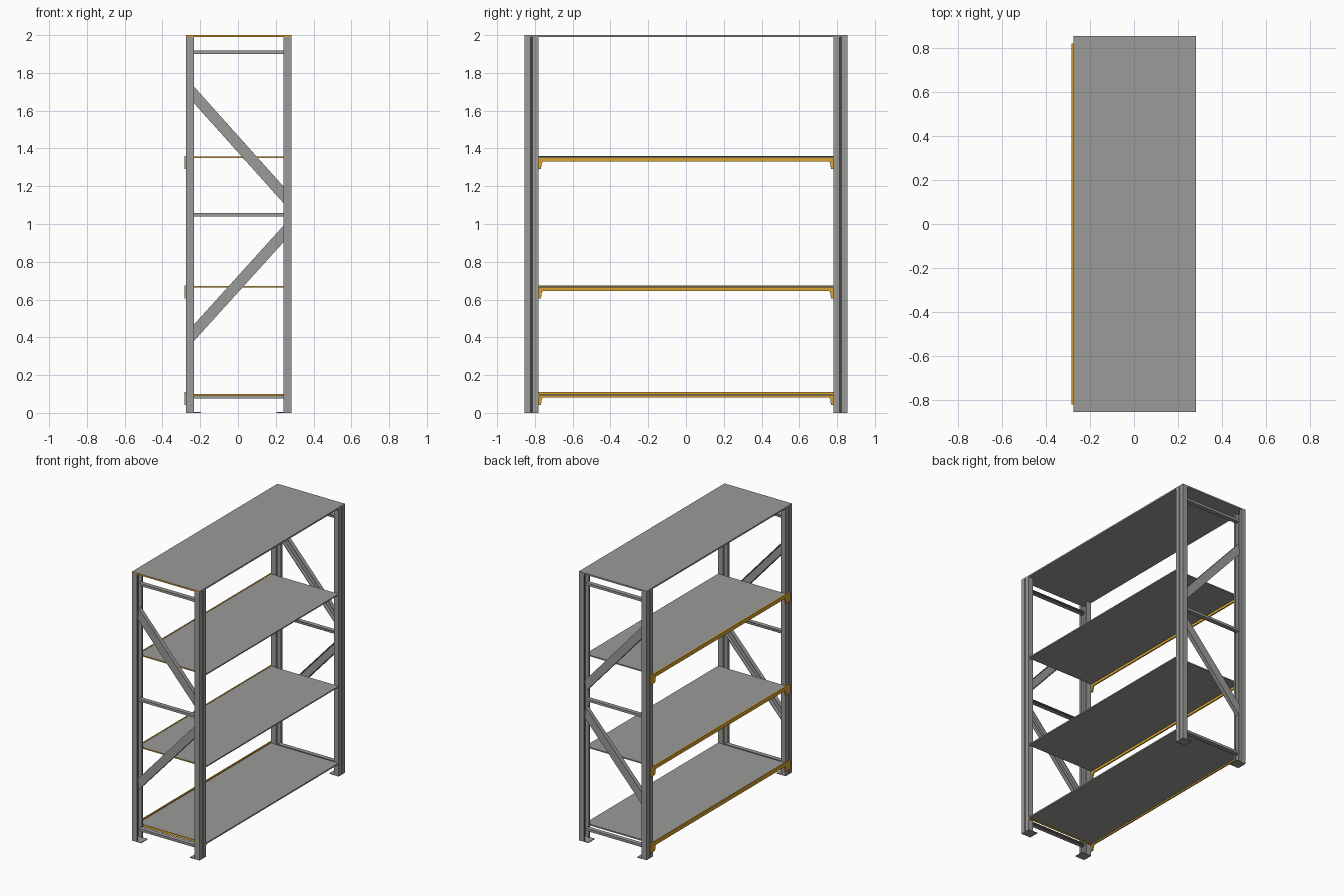
import bpy, bmesh, math

if "Cube" in bpy.data.objects:
    bpy.data.objects.remove(bpy.data.objects["Cube"])


def material(name, rgb):
    m = bpy.data.materials.new(name)
    m.diffuse_color = (*rgb, 1)
    m.use_nodes = True
    m.node_tree.nodes["Principled BSDF"].inputs["Base Color"].default_value = m.diffuse_color
    return m


GREY = material("steel grey", (0.325, 0.325, 0.315))
ORANGE = material("orange", (0.70, 0.37, 0.03))


def finish(bm, name, mats):
    bmesh.ops.recalc_face_normals(bm, faces=bm.faces)
    me = bpy.data.meshes.new(name)
    bm.to_mesh(me)
    bm.free()
    ob = bpy.data.objects.new(name, me)
    bpy.context.collection.objects.link(ob)
    for m in mats:
        me.materials.append(m)
    return ob


def box(name, lo, hi, mats):
    bm = bmesh.new()
    bmesh.ops.create_cube(bm, size=1)
    for v in bm.verts:
        v.co = [(a + b) / 2 + c * (b - a) for a, b, c in zip(lo, hi, v.co)]
    return finish(bm, name, mats)


def ribbon(name, pts, vec, thick):
    """Open folded-sheet profile swept along a vector and thickened."""
    bm = bmesh.new()
    a = [bm.verts.new(p) for p in pts]
    b = [bm.verts.new([c + d for c, d in zip(p, vec)]) for p in pts]
    for i in range(len(pts) - 1):
        bm.faces.new((a[i], a[i + 1], b[i + 1], b[i]))
    ob = finish(bm, name, [GREY])
    s = ob.modifiers.new("sheet", 'SOLIDIFY')
    s.thickness, s.offset, s.use_even_offset = thick, 0, True
    return ob


XL, XR, YO, YI = -0.274, 0.282, 0.855, 0.78
T = 0.004
YM = (YO + YI) / 2

# Posts: folded channels, grooved on the outer face, open to the inside
for sx, edge in ((-1, XL), (1, XR)):
    for sy in (-1, 1):
        prof = [(0.022, 0.038), (0.0355, 0.038), (0.0355, 0.002), (0.006, 0.002),
                (0.003, 0.014)]
        prof = prof + [(-u, v) for u, v in reversed(prof)]
        pts = [(edge - sx * v, sy * (YM + u), 0.0) for u, v in prof]
        ribbon("post", pts, (0, 0, 1.989), T)
        # Foot plate reaching inward
        xs = sorted((edge, edge - sx * 0.077))
        ys = sorted((sy * YI, sy * YO))
        box("foot_plate", (xs[0], ys[0], 0), (xs[1], ys[1], 0.005), [GREY])

# End frames: horizontal rails and diagonal braces
X0, X1 = XL + 0.038, XR - 0.038
for sy in (-1, 1):
    y = sy * YM

    def channel(name, za, zb, h):
        # U channel, flat web to the outside
        w = 0.015
        sec = [(-w, 0), (w, 0), (w, h), (-w, h)]
        pts = [(X0, y - sy * a, za + z) for a, z in (sec[1], sec[0], sec[3], sec[2])]
        ribbon(name, pts, (X1 - X0, 0, zb - za), T)

    for z in (0.077, 1.041, 1.902):
        channel("frame_rail", z, z, 0.014)
    channel("lower_brace", 0.382, 0.91, 0.08)
    channel("upper_brace", 1.646, 1.112, 0.08)


# Shelves: grey sheets with an orange front end
def shelf(name, yh, z0, z1):
    ob = box(name, (XL, -yh, z0), (XR, yh, z1), [GREY, ORANGE])
    for p in ob.data.polygons:
        p.material_index = 1 if p.normal.y < -0.5 else 0


shelf("top_shelf", YO, 1.989, 2.0)
shelf("bottom_shelf", YI, 0.091, 0.101)
shelf("lower_middle_shelf", YI, 0.664, 0.673)
shelf("upper_middle_shelf", YI, 1.349, 1.358)

# Orange lip under the front end of the bottom shelf
box("bottom_shelf_lip", (XL, -YI, 0.083), (XR, -YI + 0.006, 0.091), [ORANGE])

# Beams on the left side with drop-down end hooks and rounded inner corners
for top in (0.11, 0.675, 1.36):
    half = [(0.82, top), (0.82, top - 0.069), (0.768, top - 0.069), (0.764, top - 0.042)]
    half += [(0.752 + 0.012 * math.cos(a), top - 0.041 + 0.012 * math.sin(a))
             for a in (0.3, 0.8, 1.2, math.pi / 2)]
    outline = half + [(-a, b) for a, b in reversed(half)]
    bm = bmesh.new()
    f = bm.faces.new([bm.verts.new((-0.284, a, b)) for a, b in outline])
    ext = bmesh.ops.extrude_face_region(bm, geom=[f])
    vs = [g for g in ext["geom"] if isinstance(g, bmesh.types.BMVert)]
    bmesh.ops.translate(bm, verts=vs, vec=(0.0098, 0, 0))
    finish(bm, "shelf_beam", [ORANGE])
